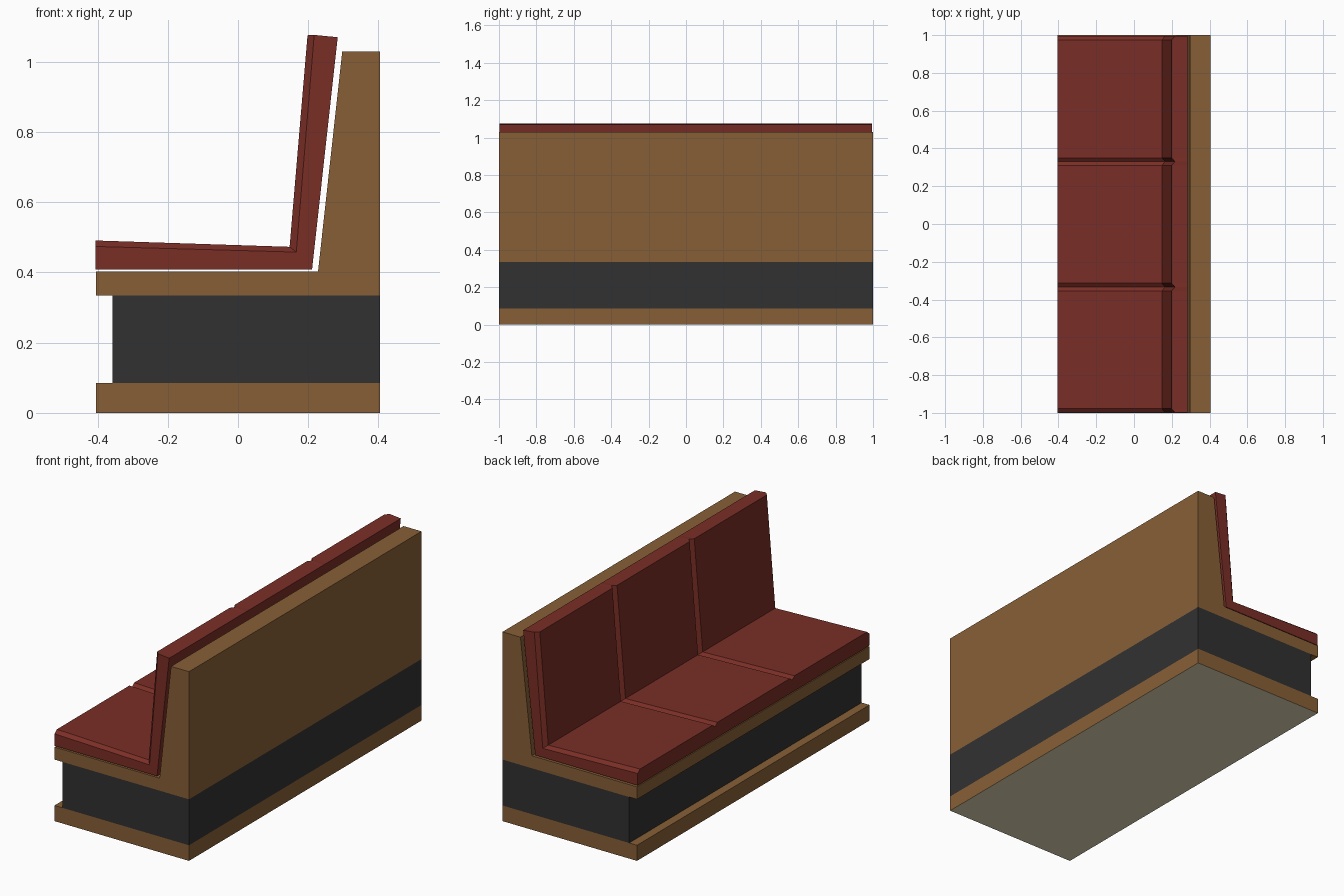
import bpy, bmesh

if "Cube" in bpy.data.objects:
    bpy.data.objects.remove(bpy.data.objects["Cube"])


def material(name, r, g, b):
    """Flat colour from display values 0-255."""
    def lin(c):
        c /= 255
        return c / 12.92 if c <= 0.04045 else ((c + 0.055) / 1.055) ** 2.4
    m = bpy.data.materials.new(name)
    m.diffuse_color = (lin(r), lin(g), lin(b), 1)
    m.use_nodes = True
    m.node_tree.nodes["Principled BSDF"].inputs["Base Color"].default_value = m.diffuse_color
    return m


wood = material("brown wood", 135, 95, 54)
dark = material("dark panel", 49, 49, 49)
red = material("red leather", 122, 46, 38)
under = material("pale underside", 235, 226, 191)


def loft(name, sections, mats):
    """Join x-z outlines placed along y: sections = [(y, outline), ...]."""
    bm = bmesh.new()
    rings = [[bm.verts.new((x, y, z)) for x, z in pts] for y, pts in sections]
    n = len(rings[0])
    for a, b in zip(rings, rings[1:]):
        for i in range(n):
            j = (i + 1) % n
            bm.faces.new((a[i], a[j], b[j], b[i]))
    bm.faces.new(rings[0])
    bm.faces.new(rings[-1])
    bmesh.ops.recalc_face_normals(bm, faces=bm.faces[:])
    me = bpy.data.meshes.new(name)
    bm.to_mesh(me)
    bm.free()
    for m in mats:
        me.materials.append(m)
    ob = bpy.data.objects.new(name, me)
    bpy.context.collection.objects.link(ob)
    return ob


def extrude(name, pts, *mats):
    return loft(name, [(-1, pts), (1, pts)], mats)


def rect(x0, x1, z0, z1):
    return [(x0, z0), (x1, z0), (x1, z1), (x0, z1)]


# plinth, with a pale underside
plinth = extrude("plinth", rect(-0.405, 0.405, 0, 0.085), wood, under)
for p in plinth.data.polygons:
    p.material_index = 1 if p.normal.z < -0.9 else 0

# recessed dark body
extrude("base_panel", rect(-0.358, 0.405, 0.085, 0.335), dark)

# wooden seat deck and sloping back in one profile
extrude("wood_frame", [(-0.405, 0.335), (0.405, 0.335), (0.405, 1.03),
                       (0.297, 1.03), (0.228, 0.403), (-0.405, 0.403)], wood)

# upholstery: three padded sections separated by V grooves
rear = [(-0.406, 0.409), (0.211, 0.409), (0.284, 1.07)]
full = rear + [(0.198, 1.0755), (0.147, 0.473), (-0.406, 0.491)]
low = rear + [(0.217, 1.0765), (0.166, 0.458), (-0.406, 0.474)]
start, end, bevel = -0.998, 0.995, 0.02
step = (end - start) / 3
sections = [(start, low)]
for i in range(3):
    y0, y1 = start + i * step, start + (i + 1) * step
    sections += [(y0 + bevel, full), (y1 - bevel, full), (y1, low)]
loft("cushions", sections, [red])
